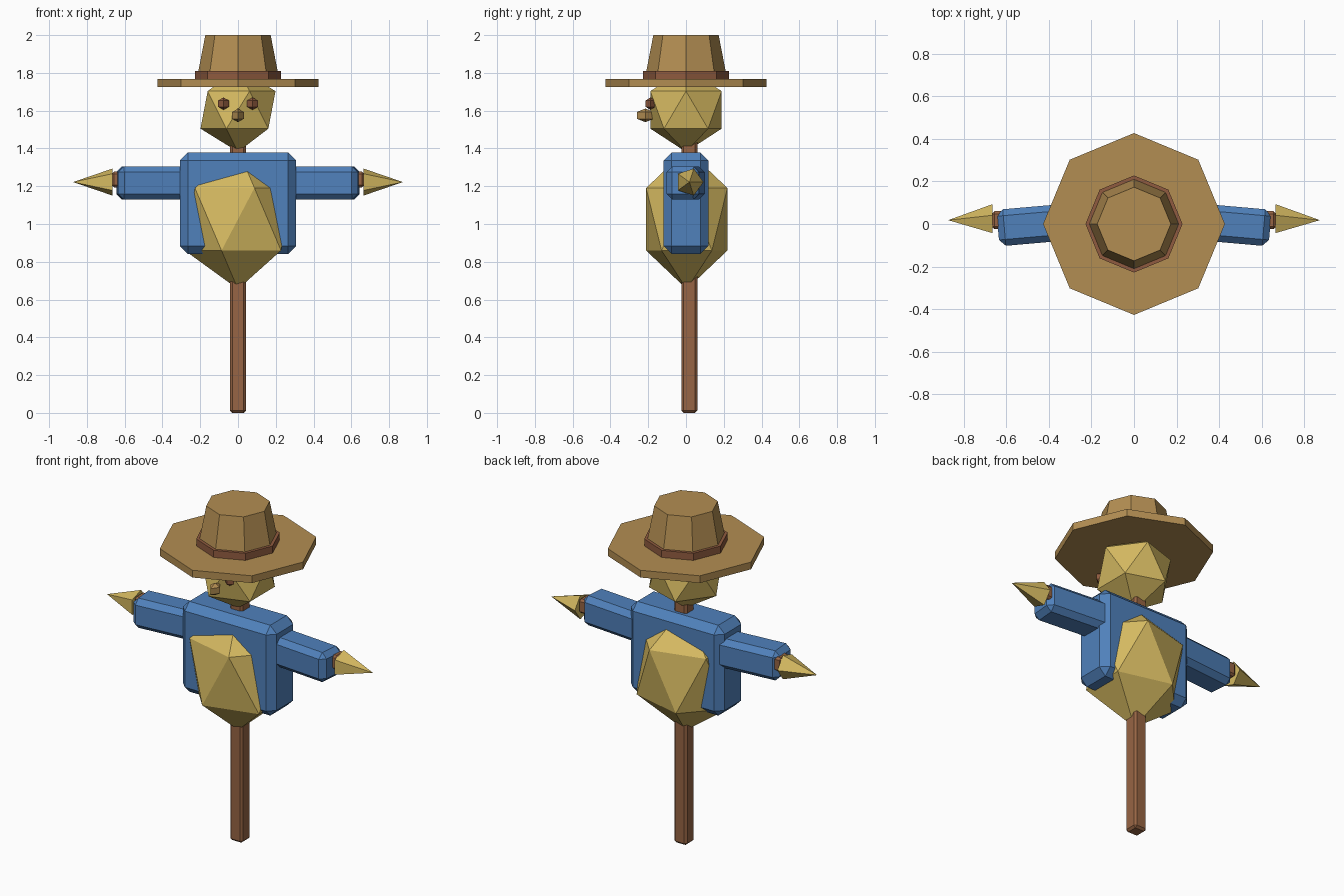
import bpy
from math import radians, pi

if "Cube" in bpy.data.objects:
    bpy.data.objects.remove(bpy.data.objects["Cube"])


def material(name, rgb):
    m = bpy.data.materials.new(name)
    m.use_nodes = True
    m.diffuse_color = (*rgb, 1)
    m.node_tree.nodes["Principled BSDF"].inputs["Base Color"].default_value = (*rgb, 1)
    return m


STRAW = material("straw", (0.67, 0.49, 0.12))
FELT = material("tan felt", (0.45, 0.27, 0.085))
CLOTH = material("blue cloth", (0.08, 0.22, 0.50))
WOOD = material("brown wood", (0.31, 0.13, 0.058))
LEATHER = material("hat band brown", (0.28, 0.105, 0.05))


def finish(name, mat):
    ob = bpy.context.object
    ob.name = name
    ob.data.materials.append(mat)
    return ob


def box(name, mat, loc, size, chamfer, turn=0):
    """Box with a single flat chamfer on every edge."""
    bpy.ops.mesh.primitive_cube_add(size=1, location=loc, rotation=(0, 0, turn))
    ob = finish(name, mat)
    ob.scale = size
    bpy.ops.object.transform_apply(location=False, rotation=False, scale=True)
    bev = ob.modifiers.new("chamfer", "BEVEL")
    bev.width = chamfer
    bev.segments = 1
    return ob


def blob(name, mat, loc, radii):
    """Twenty-sided faceted ball, stretched."""
    bpy.ops.mesh.primitive_ico_sphere_add(subdivisions=1, radius=1, location=loc)
    ob = finish(name, mat)
    ob.scale = radii
    return ob


def drum(name, mat, r1, r2, z1, z2):
    """Eight-sided hat section with corners on the axes."""
    bpy.ops.mesh.primitive_cone_add(vertices=8, radius1=r1, radius2=r2,
                                    depth=z2 - z1, location=(0, 0, (z1 + z2) / 2))
    return finish(name, mat)


def diamond(name, mat, loc, radii):
    """Octahedron: a four-sided ball with two rings."""
    bpy.ops.mesh.primitive_uv_sphere_add(segments=4, ring_count=2, radius=1, location=loc)
    ob = finish(name, mat)
    ob.scale = radii
    return ob


# Wooden cross
POLE_Y = 0.018
box("pole", WOOD, (0, POLE_Y, 0.75), (0.084, 0.084, 1.5), 0.012)
box("crossbar", WOOD, (0, POLE_Y, 1.236), (1.336, 0.084, 0.084), 0.012)

# Shirt and straw stuffing
box("shirt", CLOTH, (0, 0, 1.11), (0.616, 0.238, 0.536), 0.042)
blob("straw_body", STRAW, (0, 0.004, 1.025), (0.315, 0.253, 0.37))

# Sleeves and straw hands
for side, word in ((1, "left"), (-1, "right")):
    box(word + "_sleeve", CLOTH, (side * 0.42, 0, 1.217), (0.44, 0.172, 0.176), 0.03,
        turn=-side * radians(5))
    bpy.ops.mesh.primitive_cone_add(vertices=5, radius1=0.075, radius2=0, depth=0.208,
                                    location=(side * 0.769, POLE_Y, 1.222),
                                    rotation=(0, side * pi / 2, 0))
    hand = finish(word + "_hand", STRAW)
    # One base corner points down on the left hand and up on the right
    corner = min(hand.data.vertices, key=lambda v: abs(v.co.z + 0.104) + abs(v.co.y) - v.co.x)
    if corner.co.x < 0.07:
        for v in hand.data.vertices:
            v.co.x, v.co.y = v.co.y, -v.co.x

# Head and face
blob("head", STRAW, (0, 0, 1.604), (0.222, 0.222, 0.222))
for side, word in ((1, "left"), (-1, "right")):
    diamond(word + "_eye", LEATHER, (side * 0.077, -0.188, 1.637), (0.033, 0.03, 0.033))
diamond("nose", FELT, (0, -0.215, 1.575), (0.036, 0.052, 0.036))

# Hat
drum("hat_brim", FELT, 0.427, 0.427, 1.724, 1.767)
drum("hat_band", LEATHER, 0.228, 0.228, 1.767, 1.809)
drum("hat_crown", FELT, 0.218, 0.173, 1.767, 2.0)
